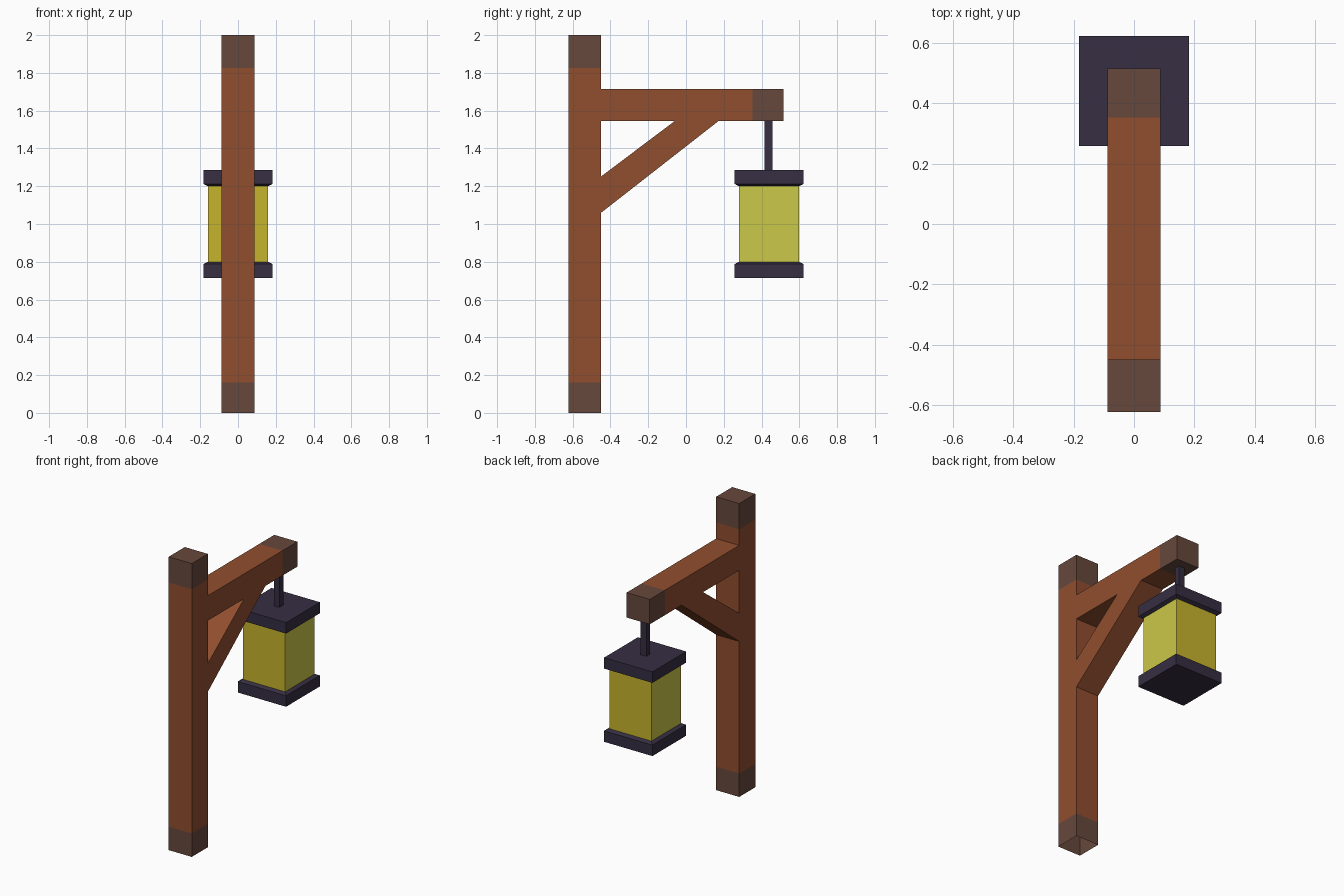
import bpy, bmesh

if "Cube" in bpy.data.objects:
    bpy.data.objects.remove(bpy.data.objects["Cube"])

def material(name, r, g, b):
    lin = [((c / 255 + 0.055) / 1.055) ** 2.4 for c in (r, g, b)]
    m = bpy.data.materials.new(name)
    m.diffuse_color = (*lin, 1)
    m.use_nodes = True
    m.node_tree.nodes["Principled BSDF"].inputs["Base Color"].default_value = m.diffuse_color
    return m

WOOD = material("warm wood", 145, 78, 47)
DARK = material("dark wood", 103, 72, 60)
IRON = material("dark iron", 54, 46, 66)
GOLD = material("gold glass", 198, 179, 46)
LEMON = material("lemon glass", 203, 200, 72)

def finish(bm, name, mats):
    bmesh.ops.recalc_face_normals(bm, faces=bm.faces)
    me = bpy.data.meshes.new(name)
    bm.to_mesh(me)
    bm.free()
    for m in mats:
        me.materials.append(m)
    ob = bpy.data.objects.new(name, me)
    bpy.context.collection.objects.link(ob)
    return ob

# Wooden frame: side-profile panels (y, z) thickened into one flush timber mesh
Y0, Y1, YB, YT = -0.622, -0.449, 0.353, 0.515
ZA, ZB = 1.545, 1.715
panels = [
    (1, [(Y0, 0), (Y1, 0), (Y1, 0.16), (Y0, 0.16)]),                      # post foot
    (0, [(Y0, 0.16), (Y1, 0.16), (Y1, 1.06), (Y1, 1.252), (Y1, ZA),
         (Y1, ZB), (Y1, 1.825), (Y0, 1.825)]),                            # post
    (1, [(Y0, 1.825), (Y1, 1.825), (Y1, 2), (Y0, 2)]),                    # post head
    (0, [(Y1, ZA), (-0.06, ZA), (0.172, ZA), (YB, ZA), (YB, ZB), (Y1, ZB)]),  # arm
    (1, [(YB, ZA), (YT, ZA), (YT, ZB), (YB, ZB)]),                        # arm tip
    (0, [(Y1, 1.06), (0.172, ZA), (-0.06, ZA), (Y1, 1.252)]),             # brace
]
HALF = 0.087
bm = bmesh.new()
verts = {}

def vert(x, p):
    key = (x, p)
    if key not in verts:
        verts[key] = bm.verts.new((x, *p))
    return verts[key]

edges = [frozenset((a, b)) for _, ps in panels for a, b in zip(ps, ps[1:] + ps[:1])]
for mat, ps in panels:
    for x in (-HALF, HALF):
        order = ps if x > 0 else ps[::-1]
        bm.faces.new([vert(x, p) for p in order]).material_index = mat
    for a, b in zip(ps, ps[1:] + ps[:1]):
        # outline edges only; the foot stays open underneath
        if edges.count(frozenset((a, b))) == 1 and a[1] + b[1] > 0:
            f = bm.faces.new([vert(-HALF, a), vert(-HALF, b), vert(HALF, b), vert(HALF, a)])
            f.material_index = mat
finish(bm, "post_frame", [WOOD, DARK])

# Lantern pieces: stacked square rings of (half width, z)
YC = 0.44

def stack(name, rings, mats, capped=True, yc=YC):
    bm = bmesh.new()
    loops = [[bm.verts.new((sx * h, yc + sy * h, z))
              for sx, sy in ((-1, -1), (1, -1), (1, 1), (-1, 1))] for h, z in rings]
    for lo, hi in zip(loops, loops[1:]):
        for i in range(4):
            j = (i + 1) % 4
            f = bm.faces.new((lo[i], lo[j], hi[j], hi[i]))
            # the side panes (odd) take the last material
            f.material_index = (i % 2) * (len(mats) - 1)
    if capped:
        bm.faces.new(loops[0][::-1])
        bm.faces.new(loops[-1])
    return finish(bm, name, mats)

stack("hanger_rod", [(0.021, 1.28), (0.021, ZA)], [IRON], yc=0.437)
stack("lantern_top", [(0.16, 1.2), (0.182, 1.212), (0.182, 1.287)], [IRON])
stack("lantern_base", [(0.182, 0.713), (0.182, 0.788), (0.16, 0.8)], [IRON])
stack("lantern_glass", [(0.159, 0.8), (0.159, 1.2)], [GOLD, LEMON], capped=False)
